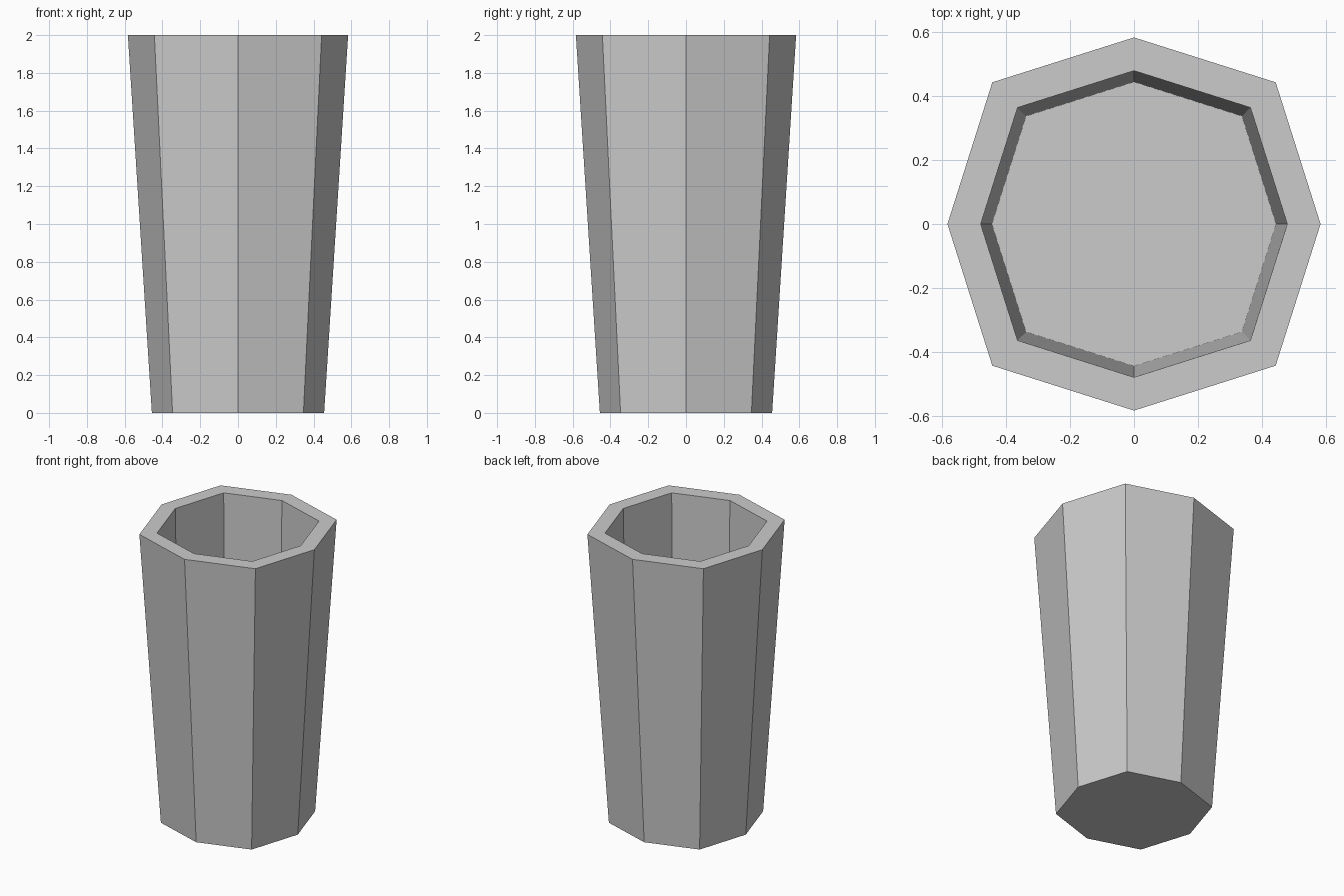
import bpy, bmesh
from math import cos, sin, pi

if "Cube" in bpy.data.objects:
    bpy.data.objects.remove(bpy.data.objects["Cube"])

# (radius at the axis corners, height): outer base, outer rim, inner rim, inner floor
PROFILE = [(0.456, 0.0), (0.583, 2.0), (0.479, 2.0), (0.444, 0.1)]
DIAGONAL = 1.074  # diagonal corners sit slightly further out
SIDES = 8

bm = bmesh.new()


def ring(radius, z):
    verts = []
    for i in range(SIDES):
        r = radius * (DIAGONAL if i % 2 else 1.0)
        a = 2 * pi * i / SIDES
        verts.append(bm.verts.new((r * cos(a), r * sin(a), z)))
    return verts


rings = [ring(r, z) for r, z in PROFILE]

# Outer wall, rim and inner wall
for low, high in zip(rings, rings[1:]):
    for i in range(SIDES):
        j = (i + 1) % SIDES
        bm.faces.new((low[i], low[j], high[j], high[i]))

# Underside and inner floor
bm.faces.new(rings[0][::-1])
bm.faces.new(rings[-1])
bmesh.ops.recalc_face_normals(bm, faces=bm.faces)

mesh = bpy.data.meshes.new("tumbler")
bm.to_mesh(mesh)
bm.free()
bpy.context.collection.objects.link(bpy.data.objects.new("tumbler", mesh))
